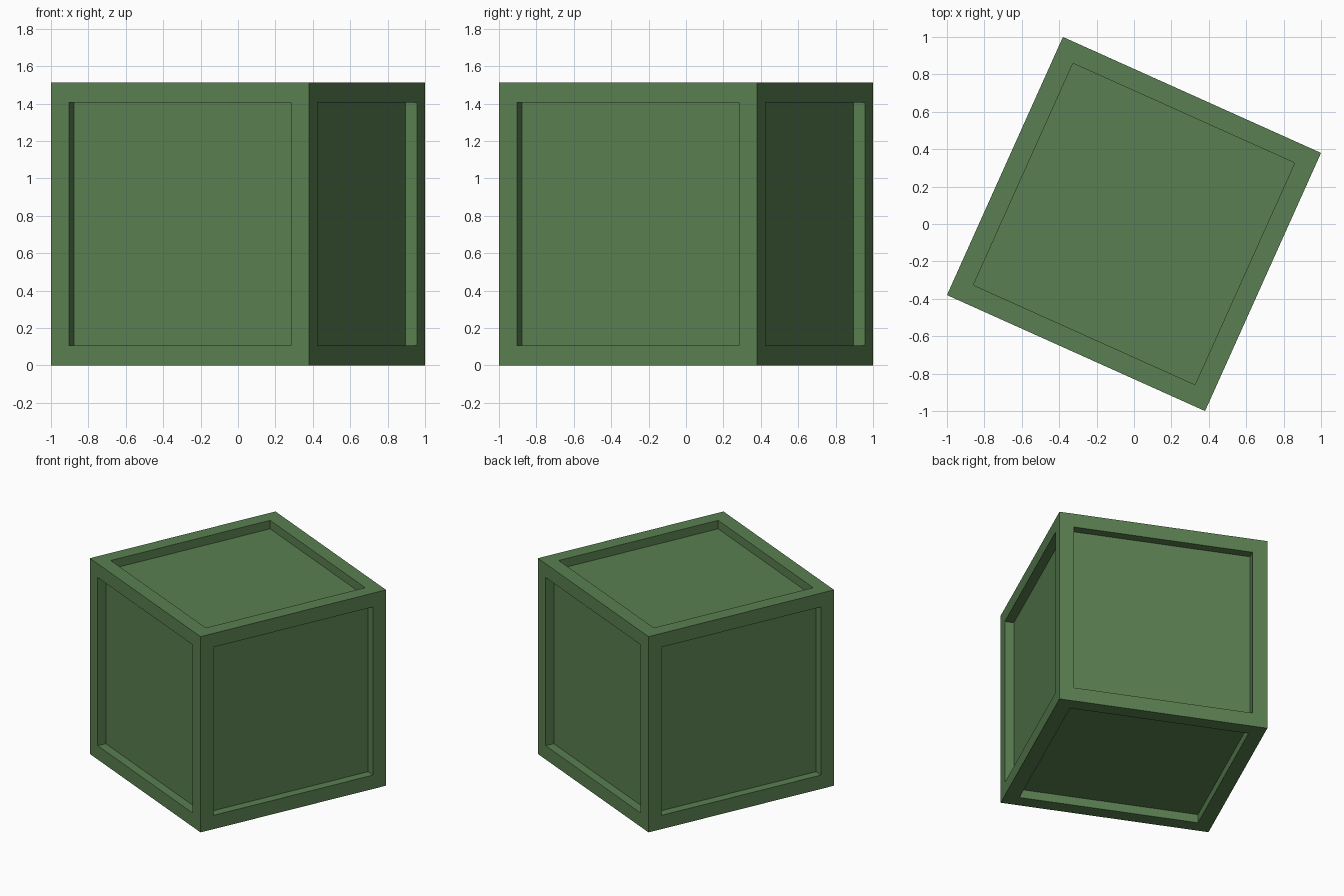
import bpy, bmesh, math
from mathutils import Matrix

SIZE = 1.513      # edge length of the crate
BORDER = 0.151    # frame width around each panel
RECESS = 0.066    # panel depth
TURN = math.atan2(-0.62, 1.38)

default = bpy.data.objects.get("Cube")
if default:
    bpy.data.objects.remove(default, do_unlink=True)

# Green paint
green = bpy.data.materials.new("moss_green")
green.use_nodes = True
colour = (0.102, 0.212, 0.082, 1.0)
green.diffuse_color = colour
green.node_tree.nodes["Principled BSDF"].inputs["Base Color"].default_value = colour

# Solid block, turned about the vertical axis and resting on the floor
bm = bmesh.new()
place = Matrix.Translation((0, 0, SIZE / 2)) @ Matrix.Rotation(TURN, 4, "Z")
bmesh.ops.create_cube(bm, size=SIZE, matrix=place)

# Square panel on every side, pushed straight in
panels = bm.faces[:]
bmesh.ops.inset_individual(bm, faces=panels, thickness=BORDER)
bmesh.ops.inset_individual(bm, faces=panels, thickness=0.0, depth=-RECESS)

mesh = bpy.data.meshes.new("panelled_crate")
bm.to_mesh(mesh)
bm.free()
mesh.materials.append(green)
crate = bpy.data.objects.new("panelled_crate", mesh)
bpy.context.collection.objects.link(crate)
